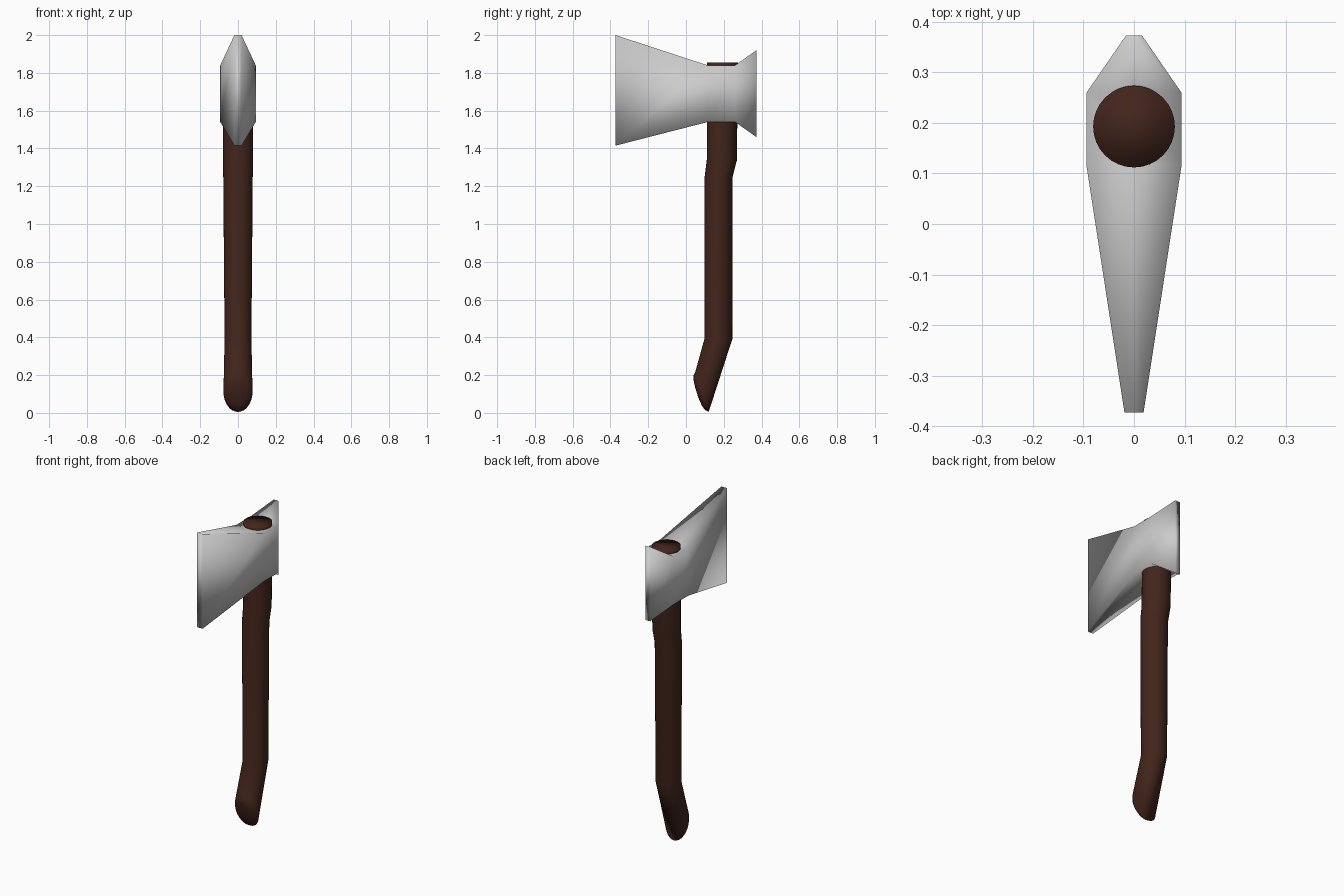
import bpy, bmesh, math

if "Cube" in bpy.data.objects:
    bpy.data.objects.remove(bpy.data.objects["Cube"])


def loft(name, rings):
    """Bridge equal-length vertex rings and cap both ends."""
    bm = bmesh.new()
    loops = [[bm.verts.new(p) for p in ring] for ring in rings]
    n = len(loops[0])
    for a, b in zip(loops, loops[1:]):
        for i in range(n):
            j = (i + 1) % n
            bm.faces.new((a[i], a[j], b[j], b[i]))
    bm.faces.new(loops[0])
    bm.faces.new(loops[-1])
    bmesh.ops.recalc_face_normals(bm, faces=bm.faces)
    for f in bm.faces:
        f.smooth = True
    mesh = bpy.data.meshes.new(name)
    bm.to_mesh(mesh)
    bm.free()
    obj = bpy.data.objects.new(name, mesh)
    bpy.context.collection.objects.link(obj)
    return obj


def head_section(y, w, z0, z1):
    return [(-w, y, z0), (0, y, z0), (w, y, z0), (w, y, z1), (0, y, z1), (-w, y, z1)]


def oval(y, z, rx, hy, hz=0.0, n=32):
    """Oval ring whose long axis is tilted in the side view by (hy, hz)."""
    angles = [2 * math.pi * i / n for i in range(n)]
    return [(rx * math.cos(a), y + hy * math.sin(a), z + hz * math.sin(a)) for a in angles]


# Axe head: flared blade, eye block, short flared poll
loft("axe_head", [
    head_section(-0.373, 0.019, 1.415, 2.0),
    head_section(0.115, 0.094, 1.54, 1.84),
    head_section(0.26, 0.094, 1.54, 1.84),
    head_section(0.373, 0.016, 1.46, 1.92),
])

# Handle: straight top, slight kink, long grip, angled rounded foot
sections = [
    (0.193, 1.855, 0.081, 0.081),
    (0.193, 1.84, 0.081, 0.081),
    (0.190, 1.34, 0.080, 0.080),
    (0.172, 1.245, 0.078, 0.074),
    (0.171, 0.39, 0.071, 0.074),
    (0.085, 0.1125, 0.077, 0.035, -0.1075),
]
# domed foot steps: (scale, bulge)
for s, d in [(0.85, 0.015), (0.6, 0.023), (0.25, 0.027)]:
    sections.append((0.085 - d, 0.1125 - d * 0.33, 0.077 * s, 0.035 * s, -0.1075 * s))
handle = loft("handle", [oval(*s) for s in sections])

wood = bpy.data.materials.new("dark_wood")
wood.diffuse_color = (0.055, 0.018, 0.011, 1)
wood.use_nodes = True
wood.node_tree.nodes["Principled BSDF"].inputs["Base Color"].default_value = wood.diffuse_color
handle.data.materials.append(wood)
